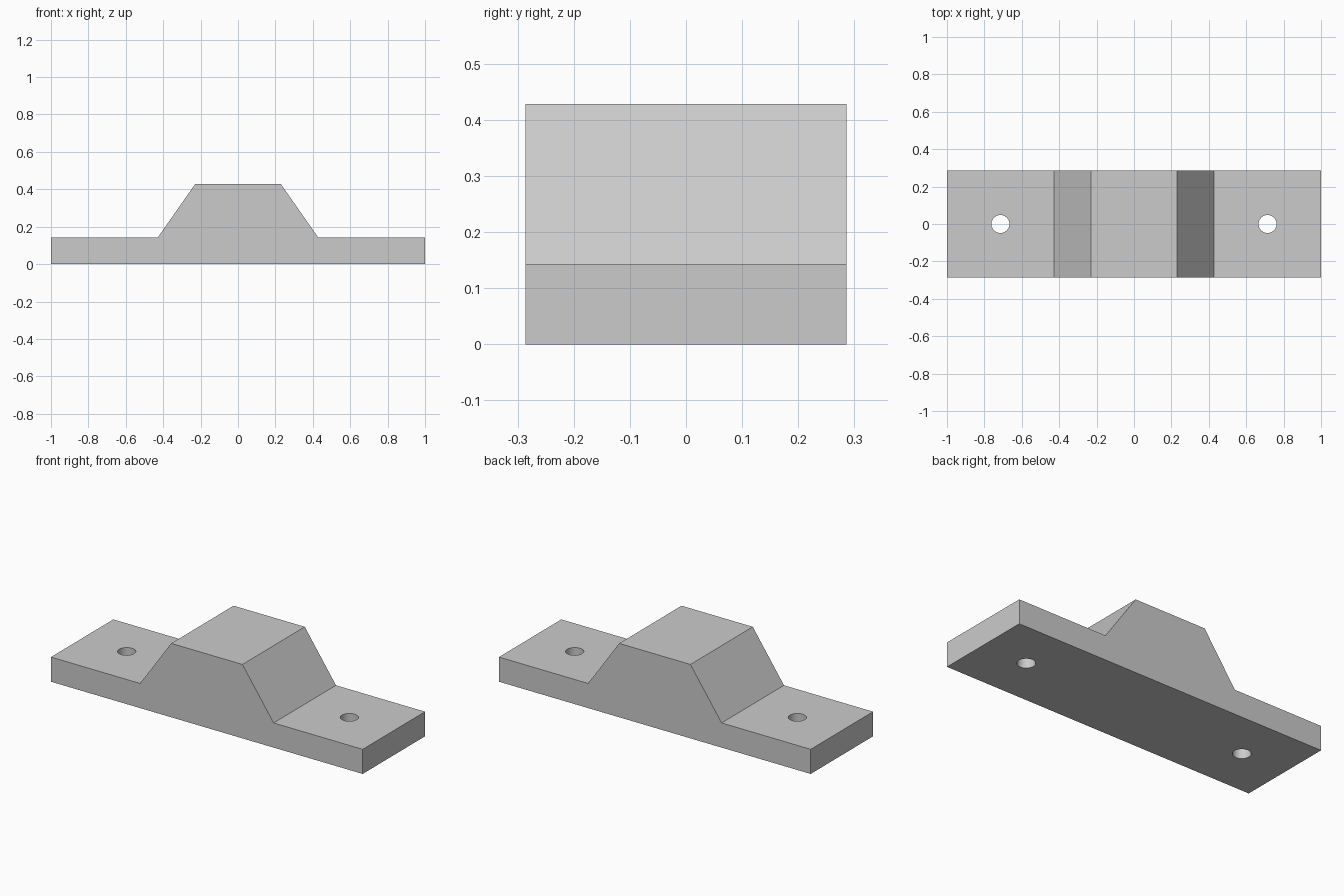
import bpy
import bmesh
from math import radians

cube = bpy.data.objects.get("Cube")
if cube:
    bpy.data.objects.remove(cube, do_unlink=True)

# Sizes
U = 1 / 7
HALF_DEPTH = 2 * U
HOLE_X, HOLE_RADIUS = 5 * U, 0.048

grey = bpy.data.materials.new("plain grey")
grey.use_nodes = True
colour = (0.6, 0.6, 0.6, 1)
grey.diffuse_color = colour
grey.node_tree.nodes["Principled BSDF"].inputs["Base Color"].default_value = colour

# Bracket body: mirrored side profile extruded through the depth
right_half = [(1, 0), (1, U), (3 * U, U), (1.6 * U, 3 * U)]
profile = right_half + [(-x, z) for x, z in reversed(right_half)]
bm = bmesh.new()
face = bm.faces.new([bm.verts.new((x, -HALF_DEPTH, z)) for x, z in profile])
extruded = bmesh.ops.extrude_face_region(bm, geom=[face])["geom"]
bmesh.ops.translate(bm, vec=(0, 2 * HALF_DEPTH, 0),
                    verts=[g for g in extruded if isinstance(g, bmesh.types.BMVert)])
bmesh.ops.recalc_face_normals(bm, faces=bm.faces)
mesh = bpy.data.meshes.new("mounting_bracket")
bm.to_mesh(mesh)
bm.free()
mesh.materials.append(grey)
bracket = bpy.data.objects.new("mounting_bracket", mesh)
bpy.context.collection.objects.link(bracket)


def drill_hole(x):
    """Cut a vertical bolt hole through a flange."""
    bpy.ops.mesh.primitive_cylinder_add(vertices=48, radius=HOLE_RADIUS, depth=1,
                                        location=(x, 0, 0))
    cutter = bpy.context.object
    cutter.name = "hole_cutter"
    cutter.hide_render = True
    cutter.data.materials.append(grey)
    cut = bracket.modifiers.new("bolt_hole", "BOOLEAN")
    cut.operation = "DIFFERENCE"
    cut.solver = "EXACT"
    cut.object = cutter
    bpy.context.view_layer.objects.active = bracket
    bpy.ops.object.modifier_apply(modifier=cut.name)
    bpy.data.objects.remove(cutter, do_unlink=True)


# Bolt holes, one in each flange
for side in (-1, 1):
    drill_hole(side * HOLE_X)

# Smooth hole walls, crisp outer edges
bpy.ops.object.select_all(action="DESELECT")
bracket.select_set(True)
bpy.context.view_layer.objects.active = bracket
bpy.ops.object.shade_smooth_by_angle(angle=radians(30))
